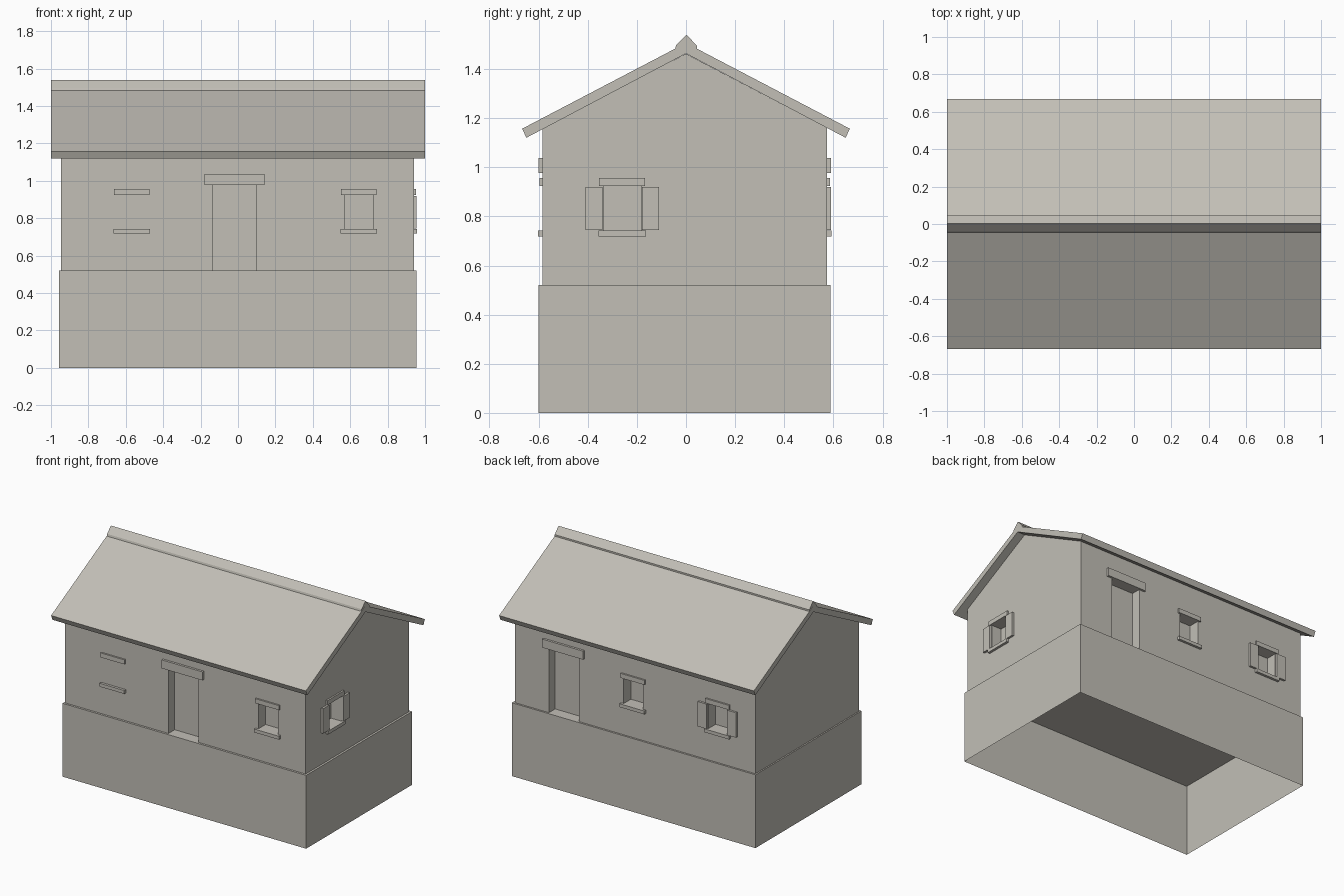
import bpy
import bmesh

cube = bpy.data.objects.get("Cube")
if cube:
    bpy.data.objects.remove(cube, do_unlink=True)

stone = bpy.data.materials.new("warm_grey")
colour = (0.54, 0.52, 0.47, 1)
stone.use_nodes = True
stone.diffuse_color = colour
stone.node_tree.nodes["Principled BSDF"].inputs["Base Color"].default_value = colour


def finish(name, bm):
    bmesh.ops.recalc_face_normals(bm, faces=bm.faces)
    mesh = bpy.data.meshes.new(name)
    bm.to_mesh(mesh)
    bm.free()
    mesh.materials.append(stone)
    obj = bpy.data.objects.new(name, mesh)
    bpy.context.collection.objects.link(obj)
    return obj


def box(name, x0, x1, y0, y1, z0, z1, open_bottom=False):
    bm = bmesh.new()
    bmesh.ops.create_cube(bm, size=1)
    for v in bm.verts:
        v.co = (x1 if v.co.x > 0 else x0,
                y1 if v.co.y > 0 else y0,
                z1 if v.co.z > 0 else z0)
    bmesh.ops.recalc_face_normals(bm, faces=bm.faces)
    if open_bottom:
        bm.normal_update()
        low = [f for f in bm.faces if f.normal.z < -0.5]
        bmesh.ops.delete(bm, geom=low, context='FACES')
        mesh_obj = finish(name, bm)
        return mesh_obj
    return finish(name, bm)


def prism(name, profile, x0, x1):
    """Extrude a (y, z) profile along x."""
    bm = bmesh.new()
    face = bm.faces.new([bm.verts.new((x0, y, z)) for y, z in profile])
    ext = bmesh.ops.extrude_face_region(bm, geom=[face])
    moved = [v for v in ext["geom"] if isinstance(v, bmesh.types.BMVert)]
    bmesh.ops.translate(bm, verts=moved, vec=(x1 - x0, 0, 0))
    return finish(name, bm)


# Outer wall planes: axis, position, outward direction
SIDES = {"front": ("y", -0.585, -1), "back": ("y", 0.575, 1), "gable": ("x", 0.94, 1)}


def wall_box(name, side, u0, u1, z0, z1, inward, outward):
    """Box lying across a wall plane, u running along that wall."""
    axis, plane, sign = SIDES[side]
    d0, d1 = sorted((plane - sign * inward, plane + sign * outward))
    if axis == "y":
        return box(name, u0, u1, d0, d1, z0, z1)
    return box(name, d0, d1, u0, u1, z0, z1)


# Open-bottomed plinth and gabled upper walls
BASE = 0.52
box("plinth", -0.957, 0.955, -0.6, 0.588, 0, BASE, open_bottom=True)
walls = prism("walls", [(-0.585, BASE), (0.575, BASE), (0.575, 1.16),
                        (0, 1.462), (-0.585, 1.16)], -0.947, 0.94)

cutters = []


def recess(side, u0, u1, z0, z1, depth):
    cutters.append(wall_box("recess_cutter", side, u0, u1, z0, z1, depth, 0.05))


def door(side, u):
    recess(side, u - 0.118, u + 0.118, BASE - 0.02, 0.98, 0.07)
    wall_box(side + "_door_lintel", side, u - 0.16, u + 0.16, 0.977, 1.037, 0.01, 0.016)


def window(side, name, u, opening=True, shutters=False):
    if opening:
        recess(side, u - 0.076, u + 0.076, 0.742, 0.924, 0.08)
    wall_box(name + "_lintel", side, u - 0.094, u + 0.094, 0.924, 0.956, 0.01, 0.012)
    wall_box(name + "_sill", side, u - 0.097, u + 0.097, 0.718, 0.742, 0.01, 0.018)
    if shutters:
        for s in (-1, 1):
            a, b = sorted((u + s * 0.08, u + s * 0.15))
            wall_box(name + "_shutter", side, a, b, 0.744, 0.92, 0.005, 0.015)


door("front", -0.018)
door("back", 0.555)
window("front", "front_blind_window", -0.568, opening=False)
window("front", "front_window", 0.646)
window("back", "back_window", 0.01)
window("back", "back_shuttered_window", -0.655, shutters=True)
window("gable", "gable_window", -0.26, shutters=True)

# Cut the recesses into the walls
for cutter in cutters:
    mod = walls.modifiers.new("recess", 'BOOLEAN')
    mod.operation = 'DIFFERENCE'
    mod.solver = 'EXACT'
    mod.object = cutter
bpy.context.view_layer.update()
graph = bpy.context.evaluated_depsgraph_get()
cut_mesh = bpy.data.meshes.new_from_object(walls.evaluated_get(graph))
walls.modifiers.clear()
walls.data = cut_mesh
for cutter in cutters:
    bpy.data.objects.remove(cutter, do_unlink=True)

# Roof slab and ridge cap
prism("roof", [(-0.65, 1.12), (0, 1.463), (0.65, 1.12), (0.667, 1.157),
               (0, 1.506), (-0.667, 1.157)], -1, 1)
prism("ridge_cap", [(-0.045, 1.48), (0, 1.47), (0.045, 1.48), (0.045, 1.494),
                    (0.002, 1.54), (-0.04, 1.497)], -0.999, 0.999)
